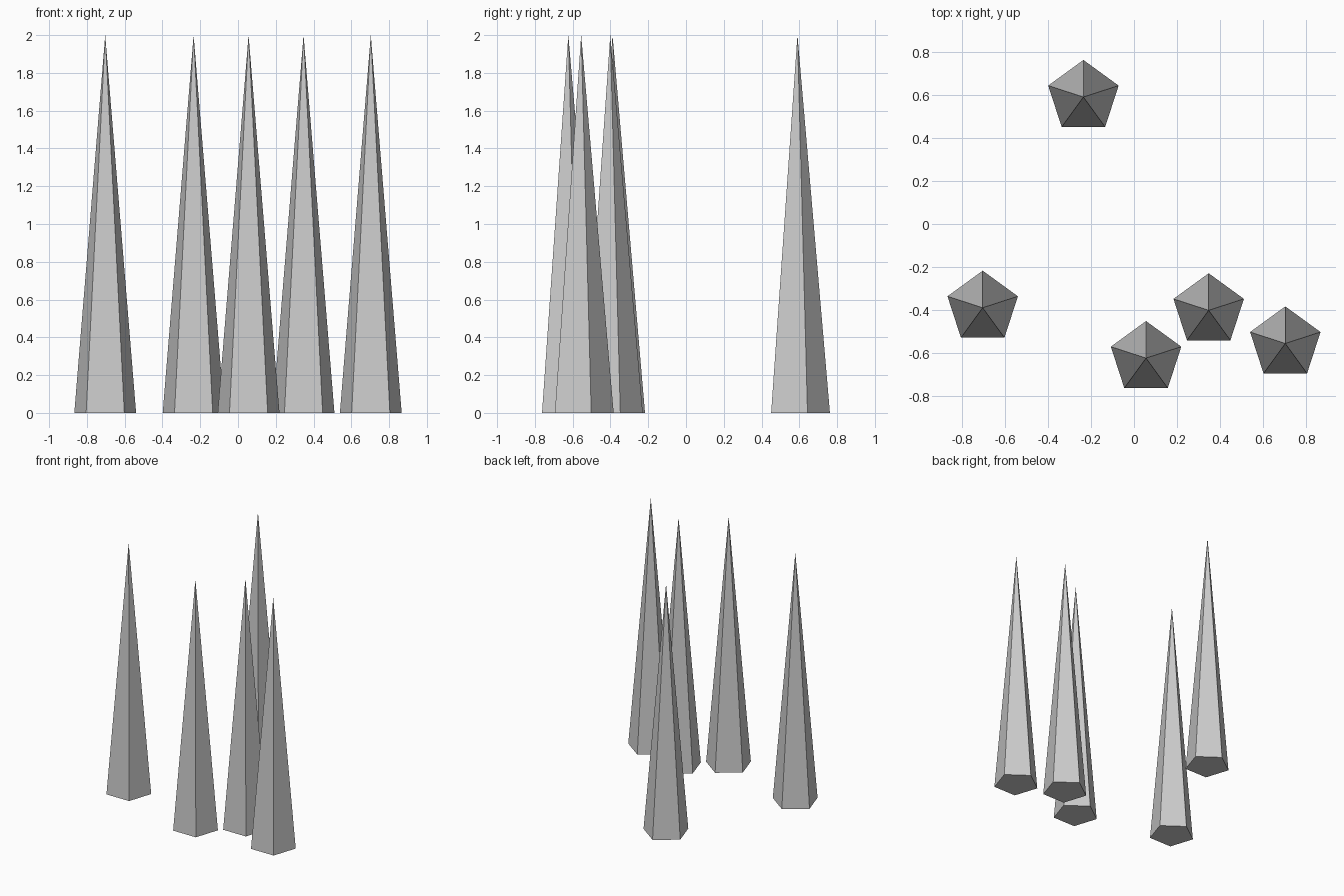
import bpy

if "Cube" in bpy.data.objects:
    bpy.data.objects.remove(bpy.data.objects["Cube"])

HEIGHT = 2.0
RADIUS = 0.172

# Base centre of every spike
CENTRES = [(-0.235, 0.59), (-0.703, -0.389), (0.056, -0.623),
           (0.347, -0.401), (0.703, -0.555)]


# Five-sided flat-shaded spike with a base corner facing the back
def add_spike(name, x, y):
    bpy.ops.mesh.primitive_cone_add(vertices=5, radius1=RADIUS, radius2=0,
                                    depth=HEIGHT, location=(x, y, HEIGHT / 2))
    bpy.context.object.name = name


for i, (x, y) in enumerate(CENTRES, 1):
    add_spike(f"spike_{i}", x, y)
